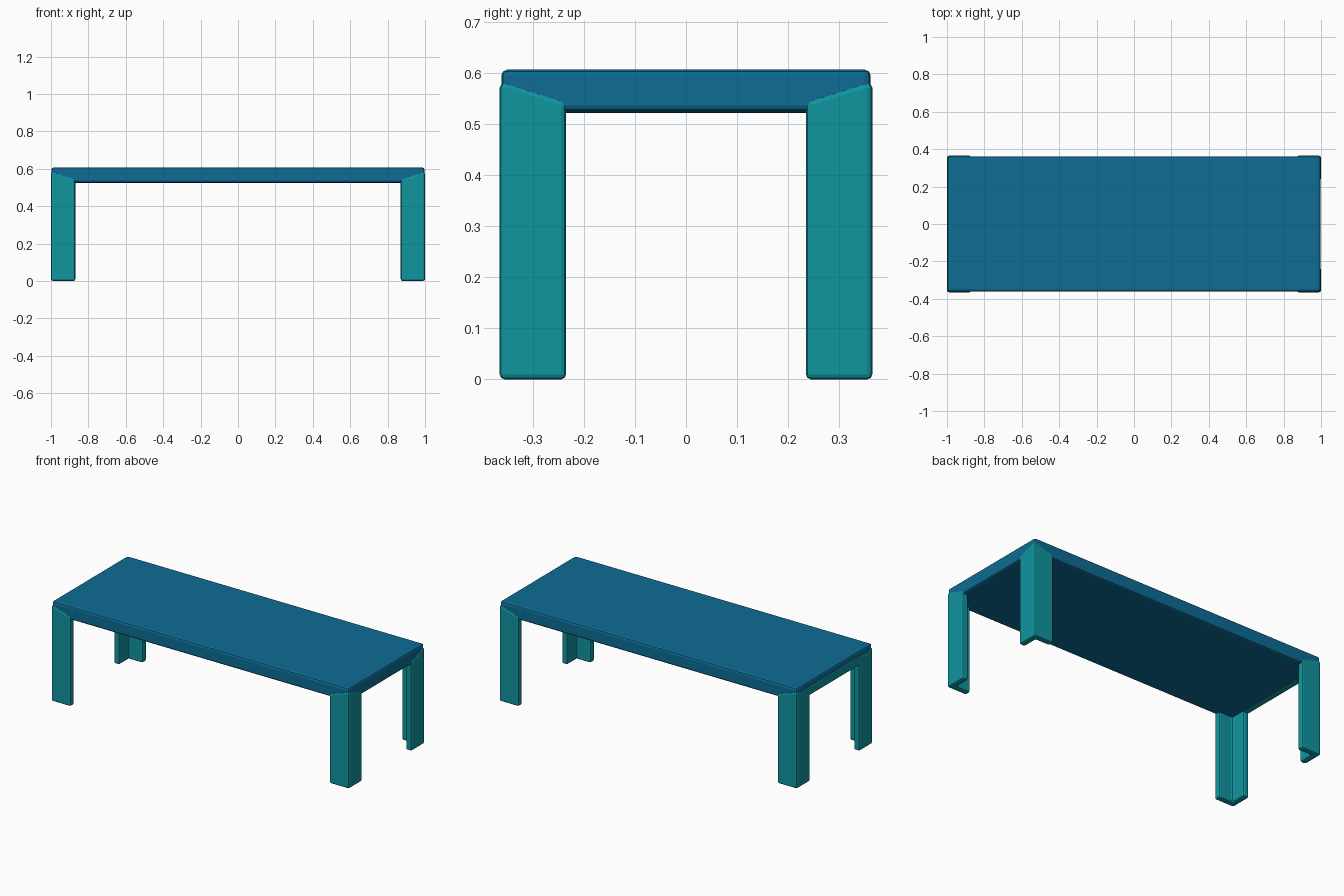
import bpy
import bmesh

cube = bpy.data.objects.get("Cube")
if cube:
    bpy.data.objects.remove(cube, do_unlink=True)


def material(name, rgb):
    mat = bpy.data.materials.new(name)
    mat.use_nodes = True
    mat.diffuse_color = (*rgb, 1)
    mat.node_tree.nodes["Principled BSDF"].inputs["Base Color"].default_value = (*rgb, 1)
    return mat


BLUE = material("deep blue", (0.004, 0.15, 0.30))
TEAL = material("teal", (0.005, 0.30, 0.345))

HALF_X, HALF_Y = 1.0, 0.365
TOP, UNDER = 0.607, 0.525
WIDTH, WALL = 0.13, 0.038


def finish(name, bm, mat, bevel):
    """Turn a bmesh into a softly chamfered object."""
    bmesh.ops.recalc_face_normals(bm, faces=bm.faces)
    mesh = bpy.data.meshes.new(name)
    bm.to_mesh(mesh)
    bm.free()
    obj = bpy.data.objects.new(name, mesh)
    bpy.context.collection.objects.link(obj)
    mesh.materials.append(mat)
    mod = obj.modifiers.new("Soft edges", "BEVEL")
    mod.width = bevel
    mod.segments = 2
    mod.limit_method = "ANGLE"
    return obj


def box(name, low, high, mat, bevel):
    bm = bmesh.new()
    bmesh.ops.create_cube(bm, size=1)
    for v in bm.verts:
        v.co = [l + (c + 0.5) * (h - l) for c, l, h in zip(v.co, low, high)]
    return finish(name, bm, mat, bevel)


def angle_leg(name, sx, sy):
    """L-section leg whose top tapers into the edge of the table top."""
    x_end, y_end = HALF_X - WIDTH, HALF_Y - WIDTH
    x_in, y_in = HALF_X - WALL, HALF_Y - WALL
    corner, arm = 0.585, 0.545
    section = [(HALF_X, HALF_Y, corner), (x_end, HALF_Y, arm), (x_end, y_in, arm),
               (x_in, y_in, corner), (x_in, y_end, arm), (HALF_X, y_end, arm)]
    bm = bmesh.new()
    low = [bm.verts.new((sx * x, sy * y, 0)) for x, y, z in section]
    high = [bm.verts.new((sx * x, sy * y, z)) for x, y, z in section]
    for ring in (low, high):
        # Split each cap along the inside corner
        bm.faces.new(ring[:4])
        bm.faces.new([ring[0], ring[3], ring[4], ring[5]])
    for i in range(len(section)):
        j = (i + 1) % len(section)
        bm.faces.new((low[i], low[j], high[j], high[i]))
    return finish(name, bm, TEAL, 0.01)


# Table top, set a hair inside the legs
GAP = 0.003
box("table_top", (GAP - HALF_X, GAP - HALF_Y, UNDER),
    (HALF_X - GAP, HALF_Y - GAP, TOP), BLUE, 0.012)

# Teal strip along the right end
box("end_strip", (-HALF_X, WIDTH / 2 - HALF_Y, UNDER - 0.003),
    (WALL - HALF_X, HALF_Y - WIDTH / 2, 0.58), TEAL, 0.006)

# Four mirrored legs
for sx, side in ((1, "left"), (-1, "right")):
    for sy, end in ((1, "back"), (-1, "front")):
        angle_leg(f"{end}_{side}_leg", sx, sy)
